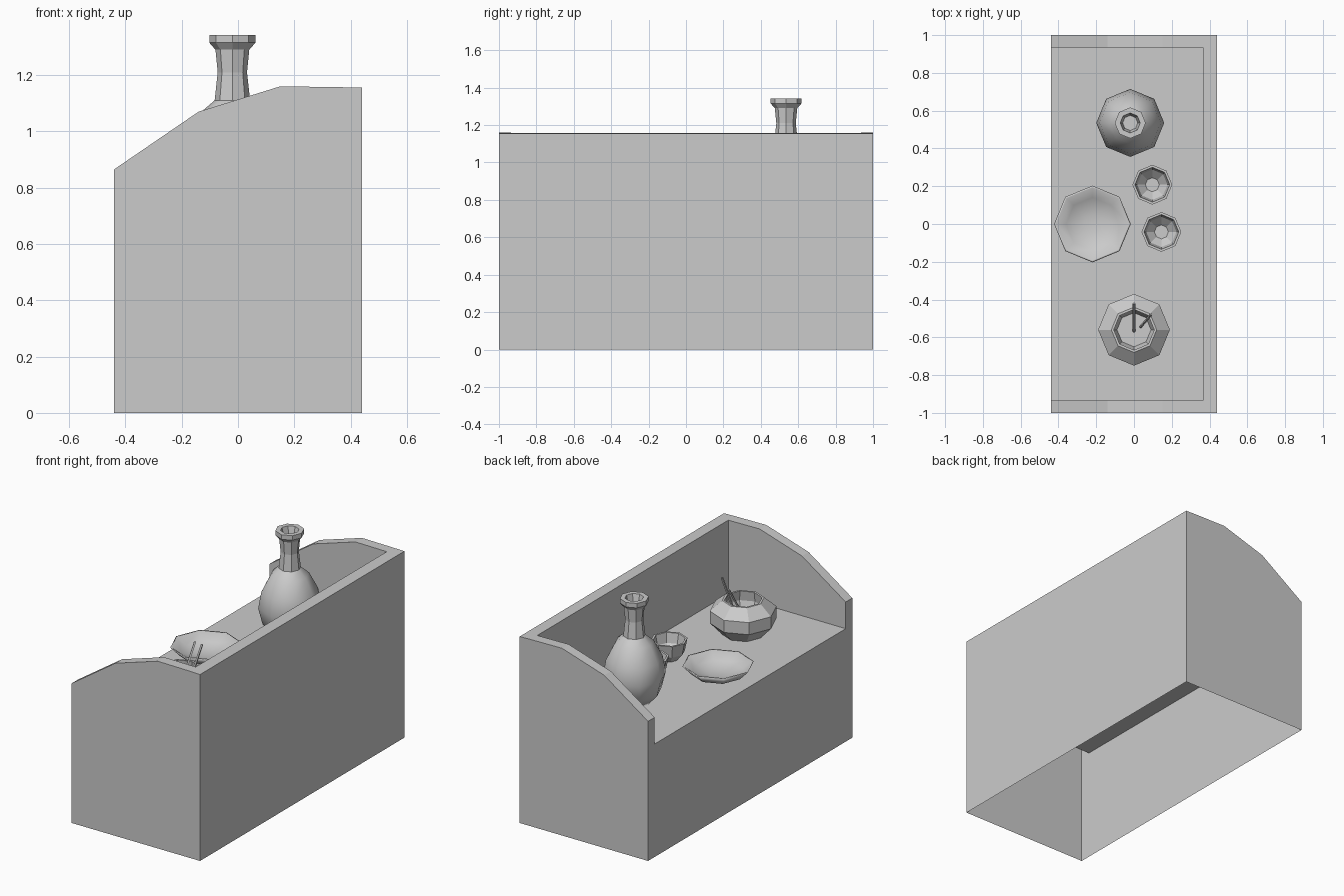
import bpy, bmesh
from math import cos, sin, pi
from mathutils import Vector

if "Cube" in bpy.data.objects:
    bpy.data.objects.remove(bpy.data.objects["Cube"])


def finish(name, bm, smooth=False):
    bmesh.ops.remove_doubles(bm, verts=bm.verts, dist=1e-5)
    bmesh.ops.recalc_face_normals(bm, faces=bm.faces)
    for f in bm.faces:
        f.smooth = smooth
    me = bpy.data.meshes.new(name)
    bm.to_mesh(me)
    bm.free()
    ob = bpy.data.objects.new(name, me)
    bpy.context.collection.objects.link(ob)
    return ob


def lathe(name, centre, profile, smooth=False, sides=8):
    """Revolve (radius, z) points around a vertical axis."""
    bm = bmesh.new()
    cx, cy = centre
    rings = []
    for r, z in profile:
        if r == 0:
            rings.append([bm.verts.new((cx, cy, z))] * sides)
        else:
            rings.append([bm.verts.new((cx + r * cos(2 * pi * k / sides),
                                        cy + r * sin(2 * pi * k / sides), z))
                          for k in range(sides)])
    for a, b in zip(rings, rings[1:]):
        for k in range(sides):
            n = (k + 1) % sides
            bm.faces.new(list(dict.fromkeys((a[k], a[n], b[n], b[k]))))
    return finish(name, bm, smooth)


def stick(name, start, end, r=0.007):
    a, b = Vector(start), Vector(end)
    d = b - a
    mat = d.to_track_quat('Z', 'Y').to_matrix().to_4x4()
    mat.translation = (a + b) / 2
    bm = bmesh.new()
    bmesh.ops.create_cone(bm, cap_ends=True, segments=4, radius1=r, radius2=r,
                          depth=d.length, matrix=mat)
    return finish(name, bm)


# Counter shell: open underneath, raised back wall and shaped side walls
TOP, YI, XF, XI, XB = 0.70, 0.935, -0.44, 0.365, 0.44
rim = [(XF, 0.865), (-0.14, 1.07), (0.15, 1.16), (XI, 1.157), (XB, 1.155)]
bm = bmesh.new()


def face(*pts):
    bm.faces.new([bm.verts.new(p) for p in pts])


for s in (-1, 1):
    o, i = s, s * YI
    face((XF, o, 0), (XF, o, TOP), *[(x, o, z) for x, z in rim], (XB, o, 0))
    face((XF, i, TOP), *[(x, i, z) for x, z in rim[:-1]], (XI, i, TOP))
    for (x0, z0), (x1, z1) in zip(rim, rim[1:]):
        face((x0, o, z0), (x1, o, z1), (x1, i, z1), (x0, i, z0))
    face((XF, o, TOP), (XF, i, TOP), (XF, i, rim[0][1]), (XF, o, rim[0][1]))
zi, zb = rim[3][1], rim[4][1]
face((XF, -1, 0), (XF, 1, 0), (XF, 1, TOP), (XF, YI, TOP), (XF, -YI, TOP), (XF, -1, TOP))
face((XF, -YI, TOP), (XI, -YI, TOP), (XI, YI, TOP), (XF, YI, TOP))
face((XI, -YI, TOP), (XI, -YI, zi), (XI, YI, zi), (XI, YI, TOP))
face((XI, -YI, zi), (XB, -YI, zb), (XB, YI, zb), (XI, YI, zi))
face((XB, -1, 0), (XB, 1, 0), (XB, 1, zb), (XB, YI, zb), (XB, -YI, zb), (XB, -1, zb))
finish("counter", bm)

# Bottle: smooth belly with a faceted neck
bottle = (-0.02, 0.535)
lathe("bottle_body", bottle, [(0, 0.70), (0.09, 0.70), (0.155, 0.77), (0.18, 0.87),
                              (0.162, 0.97), (0.11, 1.07), (0.063, 1.11)], True)
lathe("bottle_neck", bottle, [(0.063, 1.11), (0.052, 1.21), (0.06, 1.29), (0.082, 1.315),
                              (0.082, 1.343), (0.053, 1.343), (0.04, 1.29), (0, 1.29)])

# Shallow dish
lathe("dish", (-0.22, 0), [(0, 0.70), (0.08, 0.70), (0.15, 0.725), (0.203, 0.78),
                           (0.193, 0.78), (0.14, 0.74), (0.05, 0.72), (0, 0.72)], True)

# Two small cups
for n, c in enumerate([(0.097, 0.208), (0.145, -0.042)]):
    lathe(f"cup_{n + 1}", c, [(0, 0.70), (0.05, 0.70), (0.09, 0.745), (0.105, 0.82),
                              (0.092, 0.82), (0.08, 0.76), (0.037, 0.72), (0, 0.72)])

# Pot with two sticks standing in it
lathe("pot", (0, -0.56), [(0, 0.70), (0.12, 0.70), (0.19, 0.775), (0.19, 0.85),
                          (0.12, 0.91), (0.107, 0.91), (0.115, 0.85), (0.09, 0.78), (0, 0.78)])
stick("stick_1", (0, -0.57, 0.79), (0, -0.42, 1.02))
stick("stick_2", (0.035, -0.545, 0.79), (0.09, -0.48, 1.05))
